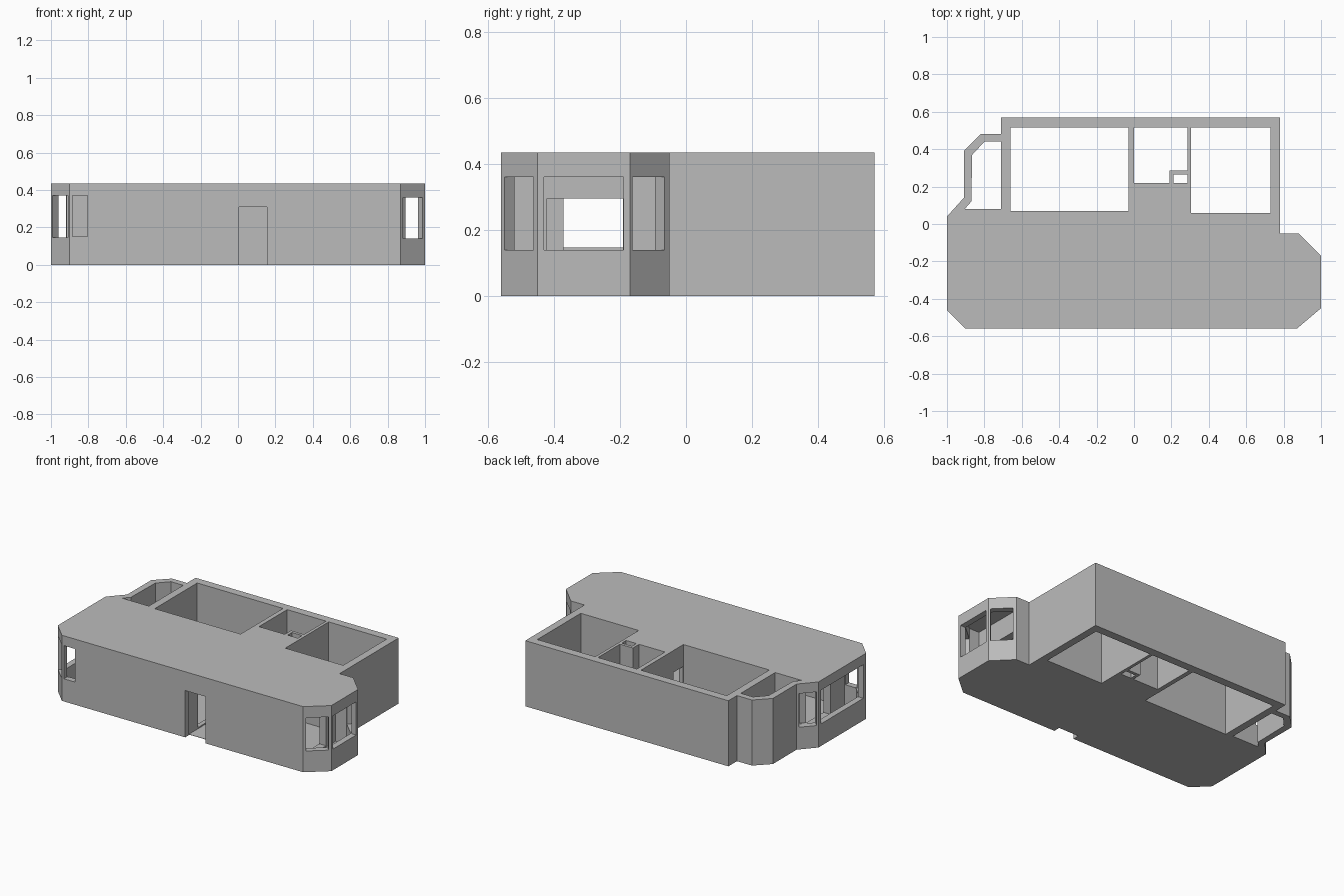
import bpy
import bmesh
from mathutils import Vector

default_cube = bpy.data.objects.get("Cube")
if default_cube:
    bpy.data.objects.remove(default_cube, do_unlink=True)

HEIGHT = 0.435
SKIN = 0.002          # floor and ceiling thickness of the closed rooms

plaster = bpy.data.materials.new("plaster_grey")
plaster.use_nodes = True
plaster.diffuse_color = (0.5, 0.5, 0.5, 1)
plaster.node_tree.nodes["Principled BSDF"].inputs["Base Color"].default_value = (0.5, 0.5, 0.5, 1)


def prism(name, outline, z0, z1):
    """Extrude a flat outline between two heights."""
    bm = bmesh.new()
    base = bm.faces.new([bm.verts.new((x, y, z0)) for x, y in outline])
    top = bmesh.ops.extrude_face_region(bm, geom=[base])["geom"]
    bmesh.ops.translate(bm, vec=(0, 0, z1 - z0),
                        verts=[g for g in top if isinstance(g, bmesh.types.BMVert)])
    bmesh.ops.recalc_face_normals(bm, faces=bm.faces)
    mesh = bpy.data.meshes.new(name)
    bm.to_mesh(mesh)
    bm.free()
    mesh.materials.append(plaster)
    obj = bpy.data.objects.new(name, mesh)
    bpy.context.collection.objects.link(obj)
    return obj


def rect(x0, y0, x1, y1):
    return [(x0, y0), (x1, y0), (x1, y1), (x0, y1)]


# Outer walls
outline = [(-1, -0.46), (-0.9, -0.56), (0.87, -0.56), (1, -0.45), (1, -0.17),
           (0.88, -0.05), (0.78, -0.05), (0.78, 0.57), (-0.71, 0.57),
           (-0.71, 0.48), (-0.82, 0.48), (-0.91, 0.39), (-0.91, 0.14), (-1, 0.04)]
house = prism("house_walls", outline, 0, HEIGHT)


def cut(shape, z0, z1):
    """Subtract a prism from the house."""
    cutter = prism("cutter", shape, z0, z1)
    mod = house.modifiers.new("cut", 'BOOLEAN')
    mod.operation = 'DIFFERENCE'
    mod.solver = 'EXACT'
    mod.object = cutter
    bpy.context.view_layer.objects.active = house
    bpy.ops.object.modifier_apply(modifier=mod.name)
    bpy.data.objects.remove(cutter, do_unlink=True)


def window(edge, start, end, z0, z1):
    """Cut a window through one edge of the outline, between two fractions."""
    p = Vector(outline[edge])
    q = Vector(outline[(edge + 1) % len(outline)])
    along = q - p
    out = Vector((along.y, -along.x)).normalized()
    a, b = p + along * start, p + along * end
    cut([a + out * 0.03, b + out * 0.03, b - out * 0.055, a - out * 0.055], z0, z1)


# Open rooms
open_rooms = [
    rect(-0.66, 0.07, -0.03, 0.515),
    rect(0.305, 0.06, 0.73, 0.515),
    rect(0.21, 0.22, 0.285, 0.265),
    [(0, 0.22), (0.19, 0.22), (0.19, 0.285), (0.285, 0.285), (0.285, 0.515), (0, 0.515)],
    [(-0.905, 0.08), (-0.71, 0.08), (-0.71, 0.44), (-0.8, 0.44), (-0.865, 0.37), (-0.87, 0.12)],
]
for room in open_rooms:
    cut(room, -0.1, HEIGHT + 0.1)

# Closed rooms
closed_rooms = [
    [(-0.96, -0.44), (-0.885, -0.52), (-0.8, -0.52), (-0.8, 0.05), (-0.93, 0.05), (-0.96, 0.02)],
    rect(-0.75, -0.52, -0.03, 0.02),
    [(0, -0.52), (0.73, -0.52), (0.73, 0.02), (0.285, 0.02), (0.285, 0.18), (0, 0.18)],
    [(0.78, -0.52), (0.855, -0.52), (0.96, -0.43), (0.96, -0.19), (0.86, -0.09), (0.78, -0.09)],
]
for room in closed_rooms:
    cut(room, SKIN, HEIGHT - SKIN)

# Inner doorways
cut(rect(-0.82, -0.37, -0.74, -0.1), 0.01, 0.33)
cut(rect(-0.05, -0.42, 0.02, -0.19), 0.01, 0.295)
cut(rect(0.71, -0.42, 0.8, -0.19), 0.01, 0.295)
cut(rect(-0.05, 0.075, 0.02, 0.175), 0.01, 0.29)

# Front door and front window
cut(rect(0.005, -0.6, 0.155, -0.515), -0.1, 0.31)
cut(rect(-0.885, -0.6, -0.805, -0.51), 0.15, 0.37)

# Bay windows
for edge, start, end in [(2, 0.1, 0.9), (3, 0.07, 0.93), (4, 0.07, 0.88)]:
    window(edge, start, end, 0.14, 0.36)
for edge, start, end in [(0, 0.08, 0.92), (12, 0.1, 0.92), (13, 0.05, 0.94)]:
    window(edge, start, end, 0.147, 0.37)
